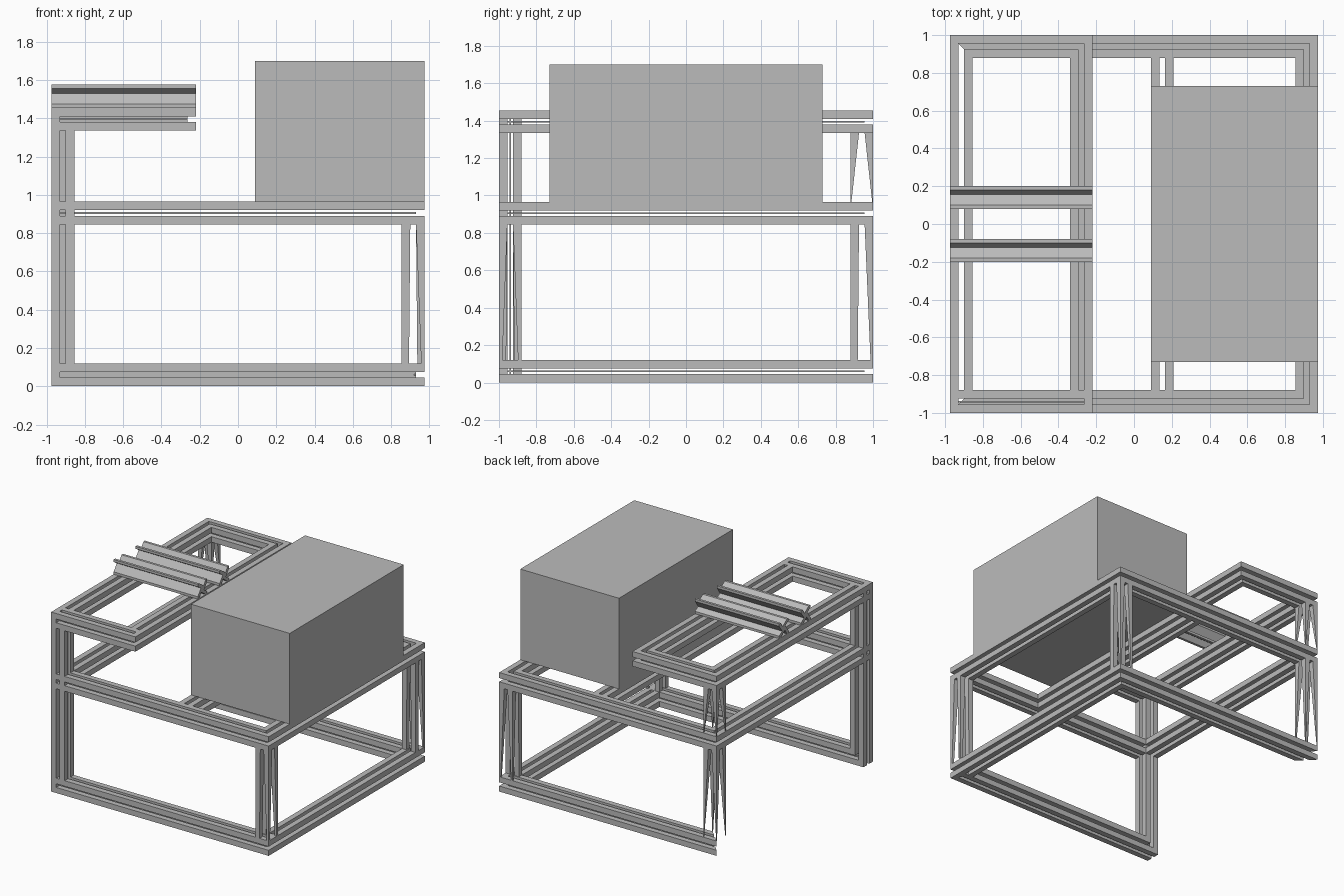
import bpy, bmesh
from mathutils import Vector

if "Cube" in bpy.data.objects:
    bpy.data.objects.remove(bpy.data.objects["Cube"], do_unlink=True)

grey = bpy.data.materials.new("plain_grey")
grey.use_nodes = True
grey.diffuse_color = (0.5, 0.5, 0.5, 1)
grey.node_tree.nodes["Principled BSDF"].inputs["Base Color"].default_value = (0.5, 0.5, 0.5, 1)

W = 0.12                          # beam width
LIP, SLOT = 0.045, 0.075          # slot runs between these insets
T = 0.004                         # half thickness of the webs
X, Y = 0.975, 1.0                 # outer half sizes
DECK, TOP = 0.965, 1.455          # upper faces of the two frames
PLATFORM = -0.22                  # free edge of the raised platform
BANDS = ((0, LIP), (SLOT, W))


def finish(name, bm):
    bmesh.ops.recalc_face_normals(bm, faces=bm.faces)
    mesh = bpy.data.meshes.new(name)
    bm.to_mesh(mesh)
    bm.free()
    mesh.materials.append(grey)
    obj = bpy.data.objects.new(name, mesh)
    bpy.context.collection.objects.link(obj)
    return obj


def box(bm, lo, hi, shrink=1.0, corner=(0, 0)):
    """Box whose lower end may shrink towards one of its four edges."""
    lo, hi = Vector(lo), Vector(hi)
    verts = bmesh.ops.create_cube(bm, size=1)["verts"]
    for v in verts:
        low = v.co.z < 0
        f = [c + 0.5 for c in v.co]
        if low:
            for i in (0, 1):
                f[i] = corner[i] + (f[i] - corner[i]) * shrink
        v.co = [lo[i] + (hi[i] - lo[i]) * f[i] for i in range(3)]


def prism(bm, points, direction):
    face = bm.faces.new([bm.verts.new(p) for p in points])
    out = bmesh.ops.extrude_face_region(bm, geom=[face])["geom"]
    bm.faces.ensure_lookup_table()
    bmesh.ops.translate(bm, vec=direction, verts=[g for g in out if isinstance(g, bmesh.types.BMVert)])


def ring_band(bm, x0, x1, y0, y1, z0, z1, a, b, sides):
    """Mitred strips lying between insets a and b of a rectangle."""
    quads = {
        "front": [(x0 + a, y0 + a), (x1 - a, y0 + a), (x1 - b, y0 + b), (x0 + b, y0 + b)],
        "back": [(x0 + a, y1 - a), (x1 - a, y1 - a), (x1 - b, y1 - b), (x0 + b, y1 - b)],
        "low_x": [(x0 + a, y0 + a), (x0 + a, y1 - a), (x0 + b, y1 - b), (x0 + b, y0 + b)],
        "high_x": [(x1 - a, y0 + a), (x1 - a, y1 - a), (x1 - b, y1 - b), (x1 - b, y0 + b)],
    }
    for side in sides:
        prism(bm, [(x, y, z0) for x, y in quads[side]], (0, 0, z1 - z0))


def slotted_ring(name, x0, x1, top, sides, web_sides):
    bm = bmesh.new()
    base = top - W
    for a, b in BANDS:
        for c, d in BANDS:
            ring_band(bm, x0, x1, -Y, Y, base + c, base + d, a, b, sides)
    mid = base + W / 2
    ring_band(bm, x0, x1, -Y, Y, mid - T, mid + T, LIP, SLOT, web_sides)
    finish(name, bm)


# Horizontal frames
slotted_ring("base_frame", -X, X, W, ("front", "back", "high_x"), ("high_x",))
slotted_ring("deck_frame", -X, X, DECK, ("front", "back", "low_x", "high_x"),
             ("front", "back", "high_x"))
slotted_ring("platform_frame", -X, PLATFORM, TOP, ("front", "back", "low_x", "high_x"),
             ("front", "back", "high_x"))


# Front side frame: one mitred C of slotted beam
def c_strip(bm, a, b, y0, y1, pull=0):
    def line(d):
        return [(X - pull, d), (-X + d, d), (-X + d, TOP - d), (PLATFORM - pull, TOP - d)]
    prism(bm, [(x, y0, z) for x, z in line(a) + line(b)[::-1]], (0, y1 - y0, 0))


bm = bmesh.new()
for a, b in BANDS:
    for c, d in BANDS:
        c_strip(bm, a, b, -Y + c, -Y + d)
c_strip(bm, LIP, SLOT, -Y + W / 2 - T, -Y + W / 2 + T, LIP)
finish("front_side_frame", bm)


# Corner posts made of thinning strips
def post(name, x0, y0, spans, shrink):
    bm = bmesh.new()
    for z0, z1 in spans:
        for i, (a, b) in enumerate(BANDS):
            for j, (c, d) in enumerate(BANDS):
                box(bm, (x0 + a, y0 + c, z0), (x0 + b, y0 + d, z1), shrink(i, j), (i, j))
    finish(name, bm)


lower = (W, DECK - W)
upper = (DECK, TOP - W)
post("front_post", X - W, -Y, [lower], lambda i, j: 0.4 if i else 0.85)
post("back_post", X - W, Y - W, [lower], lambda i, j: 0.3 if j else 0.85)
post("back_platform_post", -X, Y - W, [lower, upper], lambda i, j: 0.1)

# Cross beam under the cabinet
bm = bmesh.new()
for a, b in BANDS:
    for c, d in BANDS:
        box(bm, (0.09 + a, -Y + W, DECK - W + c), (0.09 + b, Y - W, DECK - W + d))
finish("cross_beam", bm)

# Cabinet
bm = bmesh.new()
box(bm, (0.09, -0.73, DECK), (X, 0.73, 1.7))
finish("cabinet", bm)

# Two rails across the platform, with grooved sides
H = W / 2
quarter = [(H, 0.04), (H, H), (0.04, H), (0.015, 0.02)]
section = []
for k in range(4):
    for y, z in quarter:
        for _ in range(k):
            y, z = -z, y
        section.append((y, z))
for name, y in (("front_rail", -0.14), ("back_rail", 0.14)):
    bm = bmesh.new()
    prism(bm, [(-X, y + p, TOP + H + q) for p, q in section], (X + PLATFORM, 0, 0))
    finish(name, bm)
